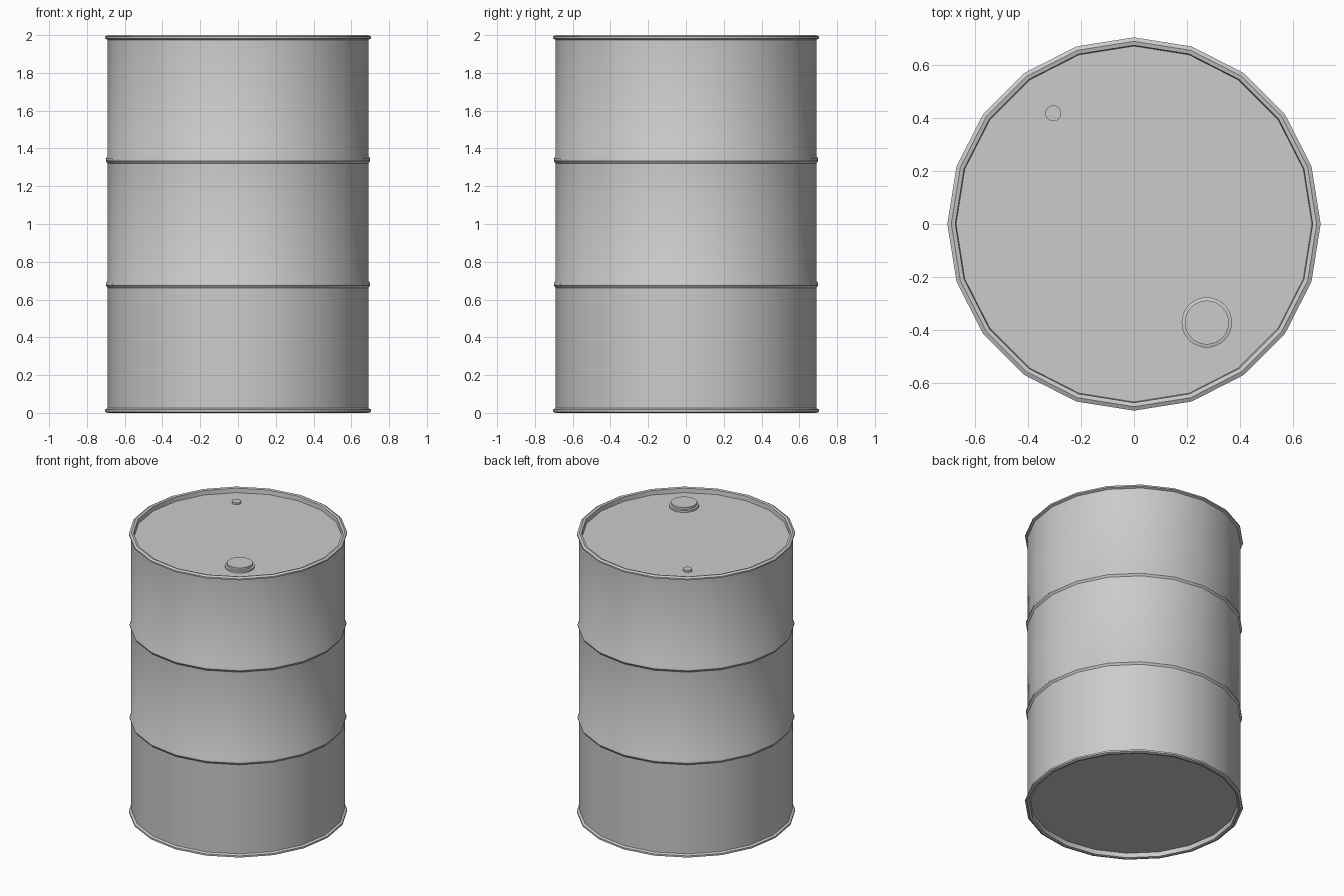
import bpy, bmesh
from math import cos, sin, tau

if "Cube" in bpy.data.objects:
    bpy.data.objects.remove(bpy.data.objects["Cube"])


def lathe(name, profile, sides, center=(0, 0)):
    """Revolve (radius, z) points around a vertical axis and cap both ends."""
    bm = bmesh.new()
    rings = [[bm.verts.new((r * cos(tau * i / sides), r * sin(tau * i / sides), z))
              for i in range(sides)] for r, z in profile]
    for low, high in zip(rings, rings[1:]):
        for i in range(sides):
            j = (i + 1) % sides
            bm.faces.new((low[i], low[j], high[j], high[i]))
    bm.faces.new(rings[0][::-1])
    bm.faces.new(rings[-1])
    bmesh.ops.recalc_face_normals(bm, faces=bm.faces)
    mesh = bpy.data.meshes.new(name)
    bm.to_mesh(mesh)
    bm.free()
    obj = bpy.data.objects.new(name, mesh)
    obj.location = (*center, 0)
    bpy.context.collection.objects.link(obj)
    bpy.ops.object.select_all(action='DESELECT')
    obj.select_set(True)
    bpy.context.view_layer.objects.active = obj
    bpy.ops.object.shade_smooth_by_angle(angle=0.6)
    return obj


# Drum shell: recessed base, rolled rims, two swaged ribs, recessed lid
BODY, RIB, RIM = 0.69, 0.70, 0.705
profile = [(0.672, 0.035), (0.675, 0.004), (0.69, 0.0), (RIM, 0.006),
           (RIM, 0.018), (BODY, 0.025)]
for z in (0.68, 1.34):
    profile += [(BODY, z - 0.02), (RIB, z - 0.006), (RIB, z + 0.006), (BODY, z + 0.022)]
profile += [(BODY, 1.975), (RIM, 1.982), (RIM, 1.992), (0.69, 2.0),
            (0.675, 1.996), (0.672, 1.965)]
lathe("drum_shell", profile, 20)

# Large filler cap with a stepped flange, and small vent plug
lathe("filler_cap", [(0.095, 1.96), (0.095, 1.978), (0.083, 1.981), (0.083, 1.996)],
      32, (0.275, -0.372))
lathe("vent_plug", [(0.03, 1.96), (0.03, 1.978)], 24, (-0.305, 0.418))
